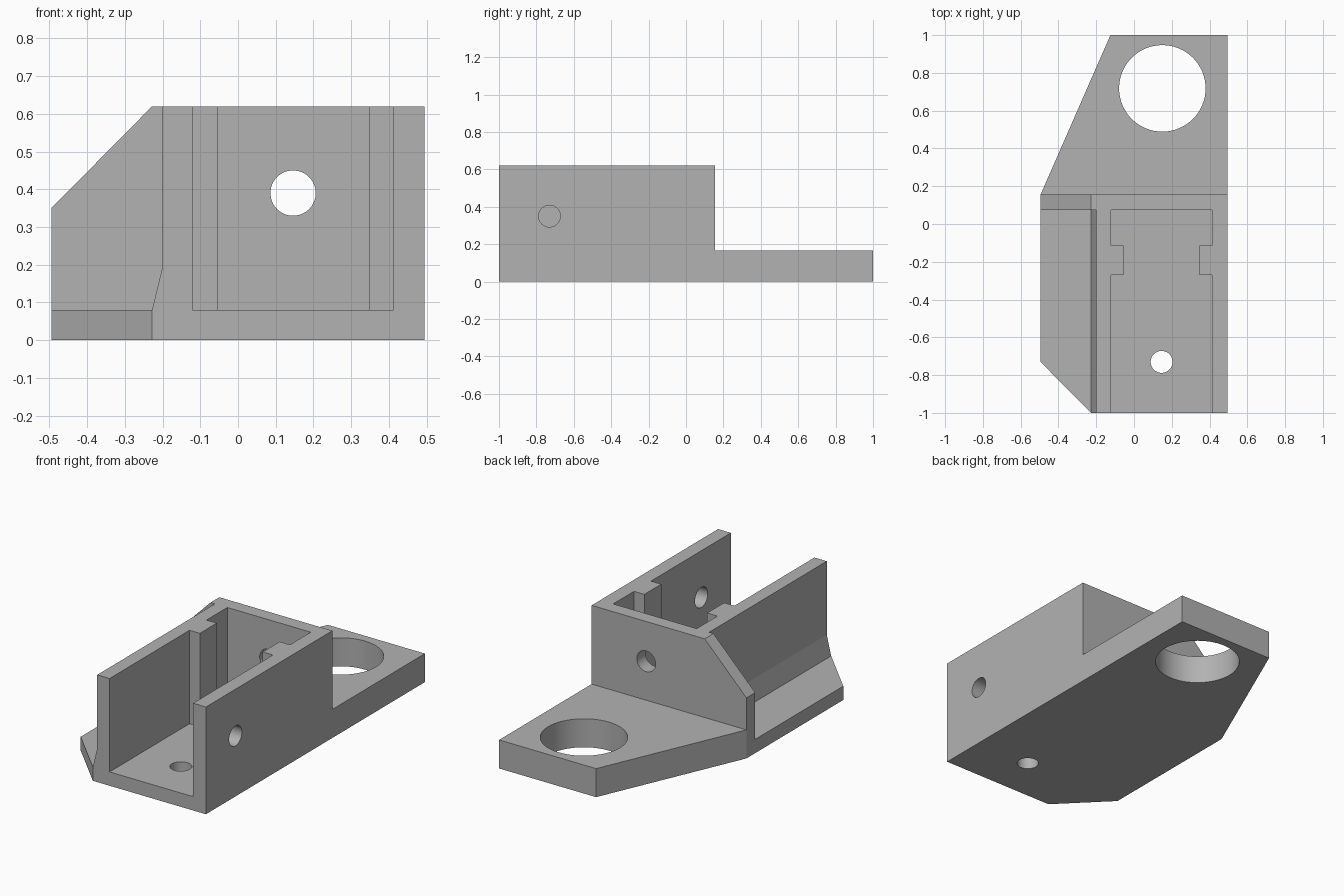
import bpy, bmesh, math
from mathutils import Vector

if "Cube" in bpy.data.objects:
    bpy.data.objects.remove(bpy.data.objects["Cube"], do_unlink=True)

grey = bpy.data.materials.new("light_grey")
grey.use_nodes = True
colour = (0.448, 0.448, 0.448, 1)
grey.diffuse_color = colour
grey.node_tree.nodes["Principled BSDF"].inputs["Base Color"].default_value = colour


def prism(name, points, axis, lo, hi):
    """Extrude a 2D outline along z (outline in x, y) or along y (outline in x, z)."""
    bm = bmesh.new()
    place = (lambda a, b: (a, b, lo)) if axis == "z" else (lambda a, b: (a, lo, b))
    face = bm.faces.new([bm.verts.new(place(a, b)) for a, b in points])
    ext = bmesh.ops.extrude_face_region(bm, geom=[face])
    move = Vector((0, 0, hi - lo)) if axis == "z" else Vector((0, hi - lo, 0))
    bmesh.ops.translate(bm, vec=move, verts=[v for v in ext["geom"] if isinstance(v, bmesh.types.BMVert)])
    bmesh.ops.recalc_face_normals(bm, faces=bm.faces)
    mesh = bpy.data.meshes.new(name)
    bm.to_mesh(mesh)
    bm.free()
    mesh.materials.append(grey)
    ob = bpy.data.objects.new(name, mesh)
    bpy.context.collection.objects.link(ob)
    return ob


def drill(name, centre, radius, depth, rotation=(0, 0, 0)):
    bpy.ops.mesh.primitive_cylinder_add(vertices=64, radius=radius, depth=depth,
                                        location=centre, rotation=rotation)
    ob = bpy.context.object
    ob.name = name
    ob.data.materials.append(grey)
    return ob


def combine(target, other, operation):
    mod = target.modifiers.new(other.name, "BOOLEAN")
    mod.operation = operation
    mod.solver = "EXACT"
    mod.object = other
    bpy.context.view_layer.objects.active = target
    bpy.ops.object.modifier_apply(modifier=mod.name)
    bpy.data.objects.remove(other, do_unlink=True)


LEFT, RIGHT = -0.495, 0.495
FLOOR, TOP = 0.08, 0.62
BACK, WALL = 0.155, 0.075
MID = 0.146

# Thin base plate with a clipped front corner
bracket = prism("mounting_bracket", [(LEFT, BACK), (LEFT, -0.73), (-0.228, -1),
                                     (RIGHT, -1), (RIGHT, BACK)], "z", 0, FLOOR)

# Thick tapered ear, channel block with flared foot, and chamfered back wall
ear = prism("ear", [(LEFT, BACK), (RIGHT, BACK), (RIGHT, 1), (-0.125, 1)], "z", 0, 0.165)
block = prism("channel_block", [(-0.228, 0), (RIGHT, 0), (RIGHT, TOP), (-0.2, TOP),
                                (-0.2, 0.195), (-0.228, FLOOR)], "y", -1, BACK)
back_wall = prism("back_wall", [(LEFT, 0), (RIGHT, 0), (RIGHT, TOP), (-0.228, TOP),
                                (LEFT, 0.35)], "y", WALL, BACK)
for part in (block, back_wall, ear):
    combine(bracket, part, "UNION")

# Open channel, narrowed by a rib on each side
half, rib = 0.267, 0.201
side = [(half, -1.1), (half, -0.27), (rib, -0.27), (rib, -0.115), (half, -0.115), (half, WALL)]
outline = [(MID + x, y) for x, y in side] + [(MID - x, y) for x, y in reversed(side)]
combine(bracket, prism("channel", outline, "z", FLOOR, 0.8), "DIFFERENCE")

# Round holes: ear, floor, back wall and right wall
quarter = math.pi / 2
for hole in (drill("ear_hole", (0.15, 0.718, 0.1), 0.229, 0.6),
             drill("floor_hole", (MID, -0.73, 0.04), 0.058, 0.2),
             drill("back_hole", (MID, 0.115, 0.39), 0.06, 0.2, (quarter, 0, 0)),
             drill("side_hole", (0.455, -0.73, 0.35), 0.058, 0.2, (0, quarter, 0))):
    combine(bracket, hole, "DIFFERENCE")

# Merge coplanar faces and smooth only the hole walls
bm = bmesh.new()
bm.from_mesh(bracket.data)
bmesh.ops.remove_doubles(bm, verts=bm.verts, dist=0.0001)
bmesh.ops.dissolve_limit(bm, angle_limit=0.005, verts=bm.verts, edges=bm.edges)
bm.to_mesh(bracket.data)
bm.free()
bpy.ops.object.select_all(action="DESELECT")
bracket.select_set(True)
bpy.context.view_layer.objects.active = bracket
bpy.ops.object.shade_smooth_by_angle(angle=math.radians(12))
